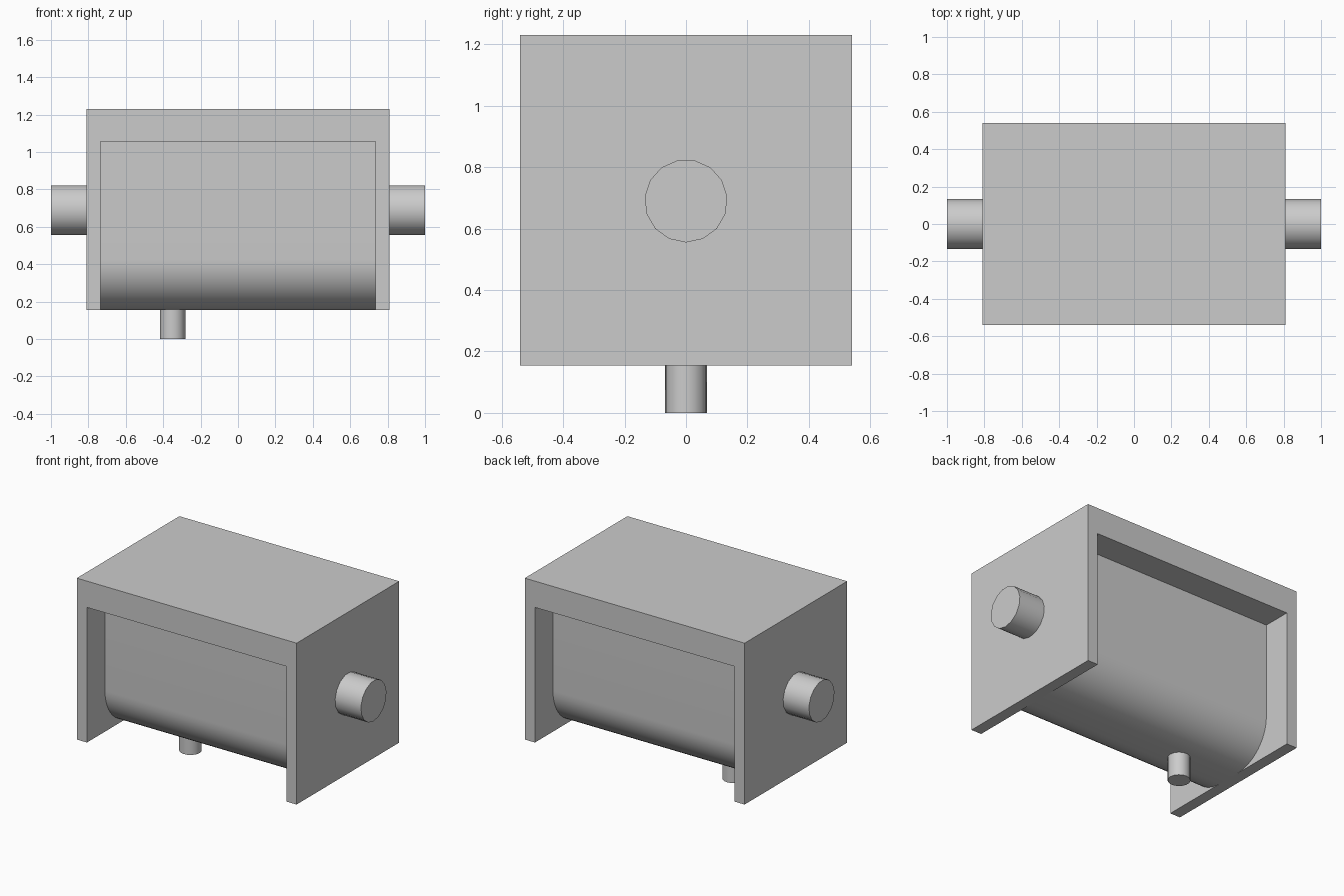
import bpy
import bmesh
from math import pi, sin, cos, radians
from mathutils import Matrix, Vector

cube = bpy.data.objects.get("Cube")
if cube:
    bpy.data.objects.remove(cube, do_unlink=True)

grey = bpy.data.materials.new("light grey")
grey.use_nodes = True
colour = (0.6, 0.6, 0.6, 1)
grey.diffuse_color = colour
grey.node_tree.nodes["Principled BSDF"].inputs["Base Color"].default_value = colour

HALF_X, HALF_Y = 0.81, 0.54      # housing half sizes
BOTTOM, TOP = 0.155, 1.23
INNER_X, INNER_TOP = 0.735, 1.055
TANK_Y, ROUND = 0.35, 0.27       # tank half depth and lower corner radius


def finish(name, bm):
    bmesh.ops.recalc_face_normals(bm, faces=bm.faces)
    mesh = bpy.data.meshes.new(name)
    bm.to_mesh(mesh)
    bm.free()
    mesh.materials.append(grey)
    obj = bpy.data.objects.new(name, mesh)
    bpy.context.collection.objects.link(obj)
    bpy.ops.object.select_all(action="DESELECT")
    obj.select_set(True)
    bpy.context.view_layer.objects.active = obj
    bpy.ops.object.shade_smooth_by_angle(angle=radians(35))
    return obj


def extrude_profile(name, points, direction):
    bm = bmesh.new()
    face = bm.faces.new([bm.verts.new(p) for p in points])
    new = bmesh.ops.extrude_face_region(bm, geom=[face])["geom"]
    moved = [v for v in new if isinstance(v, bmesh.types.BMVert)]
    bmesh.ops.translate(bm, verts=moved, vec=Vector(direction))
    return finish(name, bm)


def pipe(name, radius, start, end):
    # Round bar between two points, one vertex pointing down
    start, end = Vector(start), Vector(end)
    axis = end - start
    side = Vector((0, 1, 0))
    up = Vector((0, 0, -1)) if abs(axis.x) > 0 else Vector((1, 0, 0))
    ring = [start + radius * (cos(2 * pi * i / 15) * up + sin(2 * pi * i / 15) * side)
            for i in range(15)]
    return extrude_profile(name, ring, axis)


# Housing: thick lid and two end plates in one arch
arch = [(HALF_X, BOTTOM), (HALF_X, TOP), (-HALF_X, TOP), (-HALF_X, BOTTOM),
        (-INNER_X, BOTTOM), (-INNER_X, INNER_TOP), (INNER_X, INNER_TOP), (INNER_X, BOTTOM)]
extrude_profile("housing", [(x, -HALF_Y, z) for x, z in arch], (0, 2 * HALF_Y, 0))

# Tank: round-bottomed body hung between the end plates
arc = [i * pi / 2 / 12 for i in range(13)]
half = [(TANK_Y - ROUND + ROUND * cos(a), BOTTOM + ROUND - ROUND * sin(a)) for a in arc]
half.insert(0, (TANK_Y, INNER_TOP))
section = half + [(-y, z) for y, z in reversed(half)]
extrude_profile("tank", [(-INNER_X, y, z) for y, z in section], (2 * INNER_X, 0, 0))

# Side stubs and drain
for label, s in (("left", 1), ("right", -1)):
    pipe(label + "_side_stub", 0.135, (s * HALF_X, 0, 0.69), (s, 0, 0.69))
pipe("drain_pipe", 0.068, (-0.35, 0, BOTTOM + 0.02), (-0.35, 0, 0))
